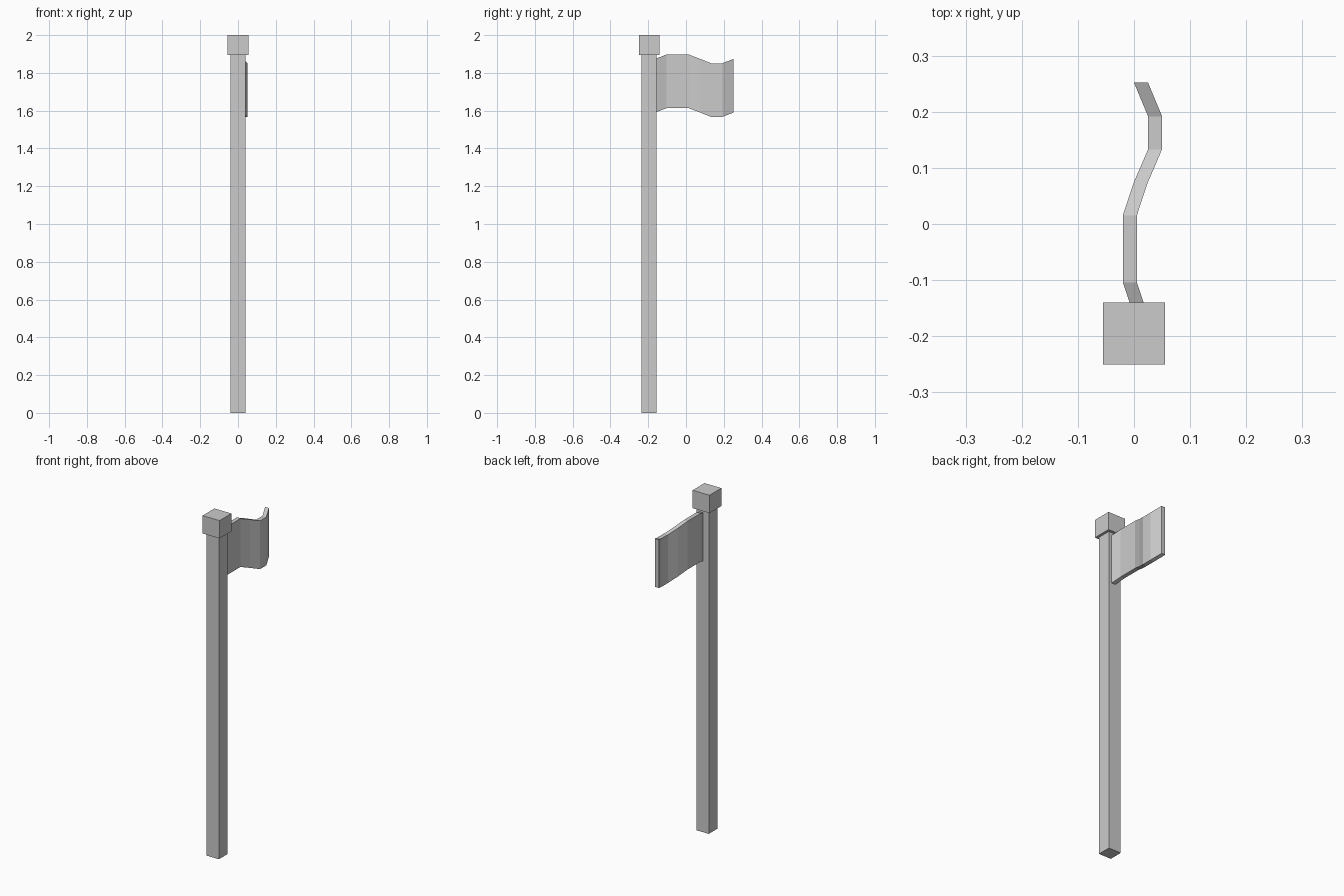
import bpy, bmesh

if "Cube" in bpy.data.objects:
    bpy.data.objects.remove(bpy.data.objects["Cube"])

POLE_Y = -0.195


def box(name, half, y, z0, z1):
    bpy.ops.mesh.primitive_cube_add(size=1, location=(0, y, (z0 + z1) / 2))
    ob = bpy.context.object
    ob.name = name
    ob.scale = (2 * half, 2 * half, z1 - z0)
    bpy.ops.object.transform_apply(location=False, rotation=False, scale=True)
    return ob


# Square pole and its block finial
box("pole", 0.04, POLE_Y, 0, 1.895)
box("pole_cap", 0.055, POLE_Y, 1.895, 2.0)

# Waving flag: rectangular section swept along y, (y, wave) with x and z shifting together
path = [(-0.163, 0), (-0.104, -1), (-0.045, -1), (0.015, -1),
        (0.075, 0), (0.133, 1), (0.192, 1), (0.252, 0)]
thick, height = 0.025, 0.284
bm = bmesh.new()
rings = []
for y, wave in path:
    x = 0.025 * wave if wave > 0 else 0.02 * wave
    z = 1.59 - 0.023 * wave
    rings.append([bm.verts.new((x + dx, y, z + dz)) for dx, dz in
                  ((0, 0), (thick, 0), (thick, height), (0, height))])
for a, b in zip(rings, rings[1:]):
    for i in range(4):
        j = (i + 1) % 4
        bm.faces.new((a[i], a[j], b[j], b[i]))
bm.faces.new(rings[0])
bm.faces.new(rings[-1])
bmesh.ops.recalc_face_normals(bm, faces=bm.faces)
mesh = bpy.data.meshes.new("flag")
bm.to_mesh(mesh)
bm.free()
bpy.context.collection.objects.link(bpy.data.objects.new("flag", mesh))
